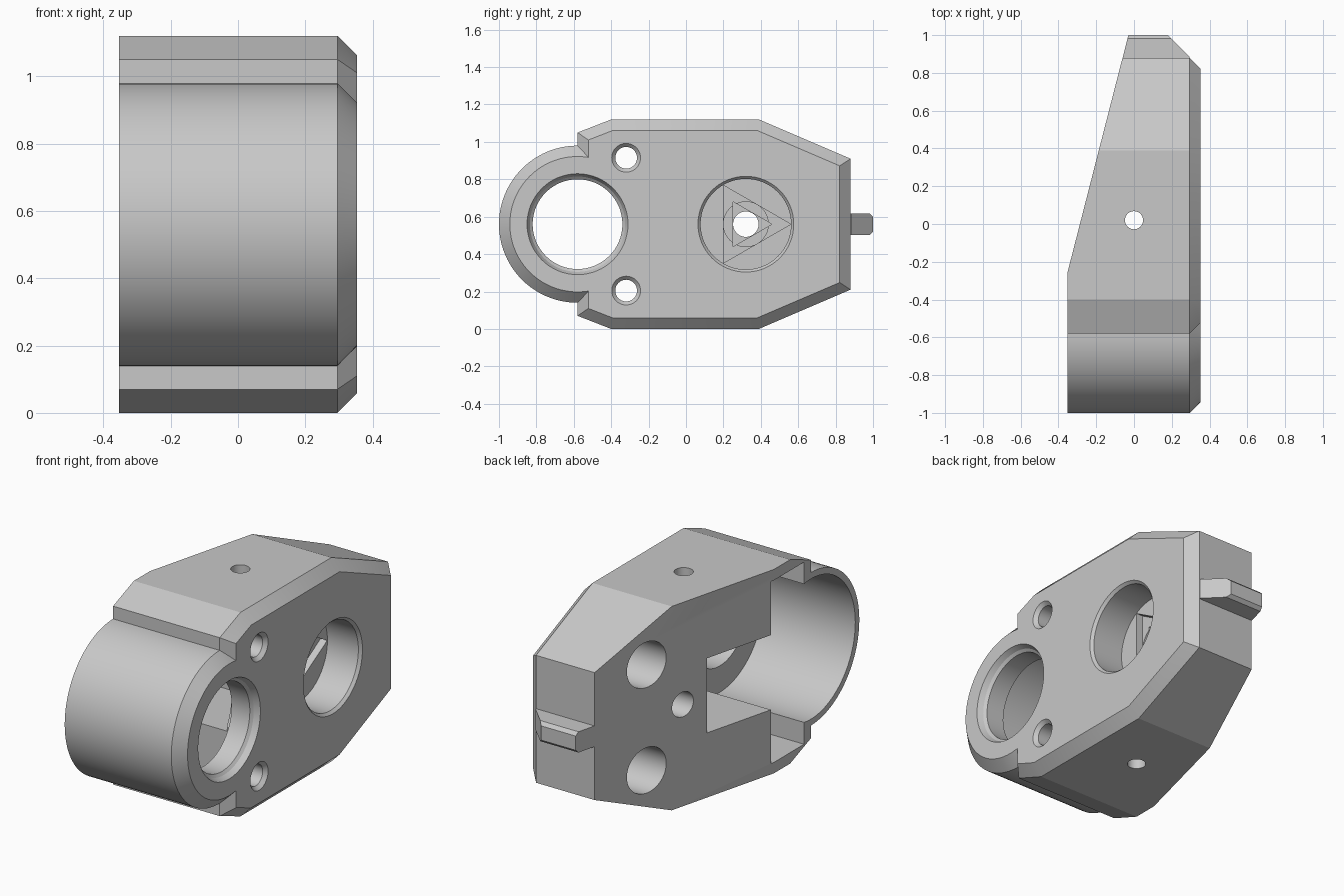
import bpy, bmesh
from math import cos, sin, pi, radians
from mathutils import Vector

if "Cube" in bpy.data.objects:
    bpy.data.objects.remove(bpy.data.objects["Cube"])

grey = bpy.data.materials.new("plain_grey")
grey.use_nodes = True
COLOR = (0.58, 0.58, 0.58, 1)
grey.diffuse_color = COLOR
grey.node_tree.nodes["Principled BSDF"].inputs["Base Color"].default_value = COLOR

MID = 0.56            # height of the symmetry plane
SIDE = 0.353          # half width
CHAMFER = 0.058


def loft(name, rings):
    """Closed solid through matching rings of points."""
    bm = bmesh.new()
    loops = [[bm.verts.new(p) for p in ring] for ring in rings]
    n = len(loops[0])
    for a, b in zip(loops, loops[1:]):
        for i in range(n):
            j = (i + 1) % n
            bm.faces.new((a[i], a[j], b[j], b[i]))
    bm.faces.new(loops[0])
    bm.faces.new(loops[-1])
    bmesh.ops.recalc_face_normals(bm, faces=bm.faces)
    mesh = bpy.data.meshes.new(name)
    bm.to_mesh(mesh)
    bm.free()
    mesh.materials.append(grey)
    ob = bpy.data.objects.new(name, mesh)
    bpy.context.collection.objects.link(ob)
    return ob


def round_x(name, y, z, steps, sides=64):
    """Turned solid along x; steps are (x, radius)."""
    return loft(name, [[(x, y + r * cos(2 * pi * i / sides), z + r * sin(2 * pi * i / sides))
                        for i in range(sides)] for x, r in steps])


def box(name, x0, x1, y0, y1, z0, z1):
    return loft(name, [[(x, y0, z0), (x, y1, z0), (x, y1, z1), (x, y0, z1)] for x in (x0, x1)])


def plan_prism(name, plan, z0, z1):
    return loft(name, [[(x, y, z) for x, y in plan] for z in (z0, z1)])


def inset(points, d):
    """Offset a counter-clockwise convex outline inwards."""
    result = []
    n = len(points)
    for i in range(n):
        p = Vector(points[i])
        a = (p - Vector(points[i - 1])).normalized()
        b = (Vector(points[(i + 1) % n]) - p).normalized()
        na, nb = Vector((-a.y, a.x)), Vector((-b.y, b.x))
        result.append(p + (na + nb) * d / (1 + na.dot(nb)))
    return result


def combine(target, tool, operation="DIFFERENCE"):
    tool.hide_render = True
    mod = target.modifiers.new(operation.title(), "BOOLEAN")
    mod.operation = operation
    mod.solver = "EXACT"
    mod.object = tool
    bpy.context.view_layer.objects.active = target
    bpy.ops.object.modifier_apply(modifier=mod.name)
    bpy.data.objects.remove(tool)


# Chamfered eight-sided block
lower = [(-0.58, 0.07), (-0.4, 0), (0.39, 0), (0.88, 0.21)]
outline = lower + [(y, 2 * MID - z) for y, z in reversed(lower)]
housing = loft("housing", [[(x, y, z) for y, z in pts] for x, pts in
                           ((-SIDE, outline), (SIDE - CHAMFER, outline),
                            (SIDE, inset(outline, CHAMFER)))])

# Round nose
combine(housing, round_x("nose", -0.58, MID, [(-SIDE, 0.42), (SIDE - CHAMFER, 0.42),
                                              (SIDE, 0.42 - CHAMFER)], 96), "UNION")

# Slanted side
combine(housing, plan_prism("slant_cutter", [(-SIDE, -0.26), (-0.03, 1.0), (0.1, 1.5),
                                             (-1, 1.5), (-1, -0.26)], -1, 2))

# Rear tab with softened corners
tab = plan_prism("rear_tab", [(-0.08, 0.8), (-0.03, 1), (0.18, 1), (0.295, 0.885), (0.28, 0.8)],
                 MID - 0.057, MID + 0.057)
bm = bmesh.new()
bm.from_mesh(tab.data)
tips = [e for e in bm.edges if all(v.co.y > 0.95 for v in e.verts)
        and abs(e.verts[0].co.z - e.verts[1].co.z) < 0.01]
bmesh.ops.bevel(bm, geom=tips, offset=0.018, segments=1, affect="EDGES")
bm.to_mesh(tab.data)
bm.free()
combine(housing, tab, "UNION")

# Cavity behind the nose and the slot leading from it
combine(housing, round_x("nose_cavity", -0.58, MID, [(-0.6, 0.385), (0.2, 0.385)], 96))
combine(housing, box("shell_cavity", -0.6, 0.2, -0.52, -0.24, 0.06, 2 * MID - 0.06))
combine(housing, box("slot", -0.6, 0.1, -0.4, 0.166, MID - 0.205, MID + 0.205))

# Nose opening
combine(housing, round_x("nose_hole", -0.58, MID, [(0.1, 0.24), (0.31, 0.24),
                                                   (SIDE - 0.03, 0.255), (SIDE, 0.27), (0.4, 0.27)]))

# Round recess stepping down through triangles to a small through hole
recess_y = 0.32
combine(housing, round_x("recess", recess_y, MID, [(0.15, 0.242), (SIDE - 0.015, 0.242),
                                                   (SIDE, 0.256), (0.4, 0.256)]))
for name, radius, depth, sides in (("large_triangle", 0.24, 0.11, 3), ("middle_bore", 0.12, -0.01, 48),
                                   ("small_triangle", 0.139, -0.04, 3), ("centre_hole", 0.068, -0.6, 48)):
    combine(housing, round_x(name, recess_y, MID, [(depth, radius), (0.16, radius)], sides))

# Mirrored pairs: screw holes and blind pockets in the slanted side
for sign in (-1, 1):
    combine(housing, round_x("screw_hole", -0.32, MID + sign * 0.355,
                             [(0.1, 0.058), (SIDE - 0.02, 0.058), (SIDE, 0.077), (0.4, 0.077)], 40))
    combine(housing, round_x("blind_pocket", 0.55, MID + sign * 0.29, [(-0.6, 0.125), (0.16, 0.125)]))

# Vertical pin hole
pin = [(0.048 * cos(2 * pi * i / 40), 0.02 + 0.048 * sin(2 * pi * i / 40)) for i in range(40)]
combine(housing, plan_prism("pin_hole", pin, -0.5, 1.6))

bpy.ops.object.select_all(action="DESELECT")
housing.select_set(True)
bpy.context.view_layer.objects.active = housing
bpy.ops.object.shade_smooth_by_angle(angle=radians(20))
